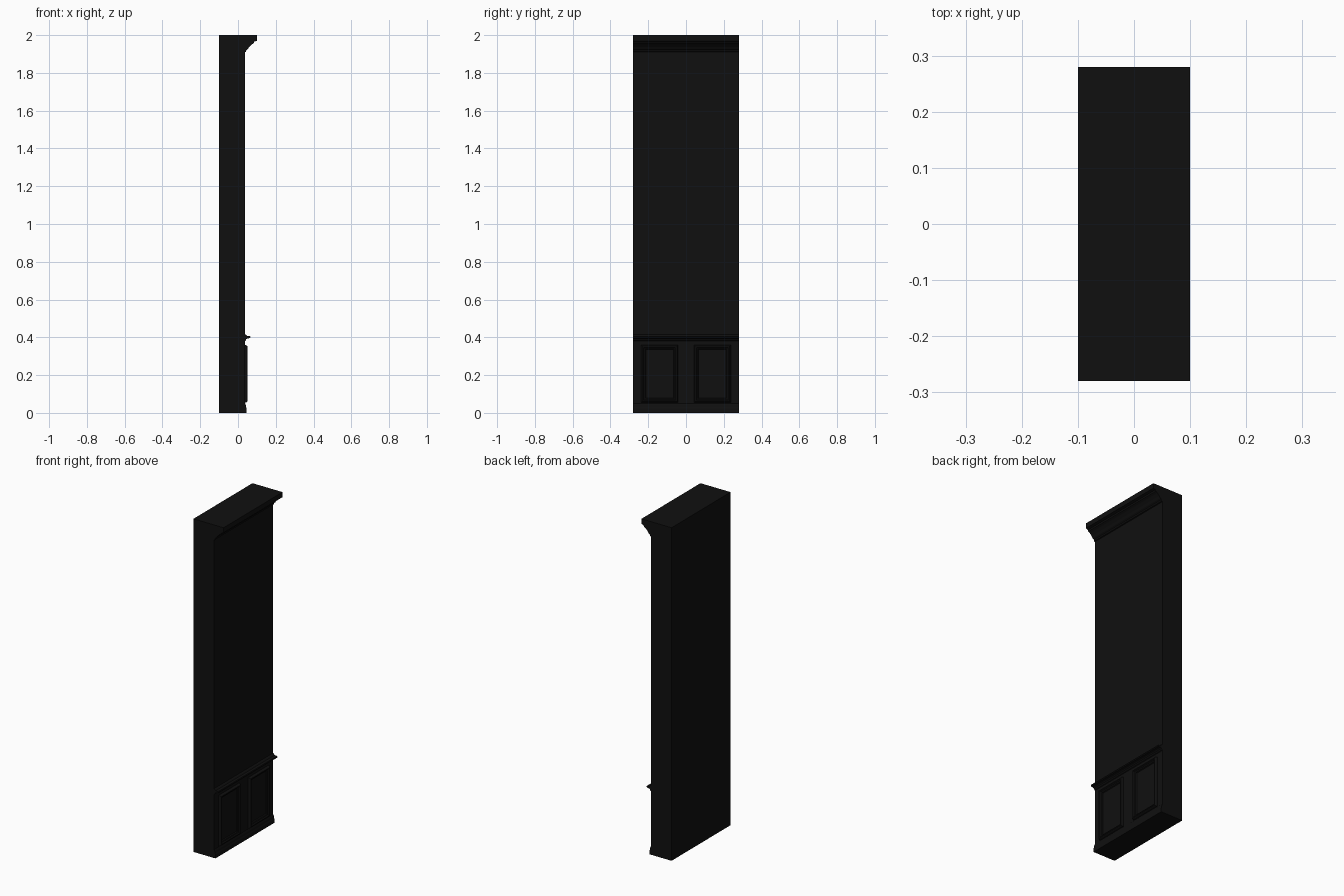
import bpy

if "Cube" in bpy.data.objects:
    bpy.data.objects.remove(bpy.data.objects["Cube"])

mat = bpy.data.materials.new("dark_paint")
mat.diffuse_color = (0.005, 0.005, 0.005, 1)
mat.use_nodes = True
mat.node_tree.nodes["Principled BSDF"].inputs["Base Color"].default_value = mat.diffuse_color
HALF = 0.28   # half length of the wall section
FACE = 0.037  # x of the flat wall face


def make(name, verts, faces):
    mesh = bpy.data.meshes.new(name)
    mesh.from_pydata(verts, [], faces)
    mesh.materials.append(mat)
    obj = bpy.data.objects.new(name, mesh)
    bpy.context.collection.objects.link(obj)
    return obj


def extrude(name, profile):
    """Run an x-z profile (counter-clockwise from the front) along the wall."""
    n = len(profile)
    verts = [(x, y, z) for y in (-HALF, HALF) for x, z in profile]
    faces = [tuple(range(n)), tuple(reversed(range(n, 2 * n)))]
    faces += [(i, n + i, n + (i + 1) % n, (i + 1) % n) for i in range(n)]
    return make(name, verts, faces)


def frame(name, yc, zc, w, h, section):
    """Mitred rectangular moulding; section is (inset, projection) points."""
    verts = []
    for inset, out in section:
        a, b = w / 2 - inset, h / 2 - inset
        verts += [(FACE + out, yc + sy * a, zc + sz * b)
                  for sy, sz in ((-1, -1), (1, -1), (1, 1), (-1, 1))]
    faces = []
    for k in range(len(section) - 1):
        for i in range(4):
            j = (i + 1) % 4
            faces.append((4 * k + i, 4 * k + j, 4 * k + 4 + j, 4 * k + 4 + i))
    return make(name, verts, faces)


# Wall, with skirting, dado rail and cornice running along its face
extrude("wall", [(-0.1, 0), (FACE, 0), (FACE, 2), (-0.1, 2)])
extrude("skirting", [(FACE, 0), (0.046, 0), (0.046, 0.022), (0.043, 0.03),
                     (0.042, 0.04), (0.039, 0.048), (FACE, 0.05)])
extrude("dado_rail", [(FACE, 0.38), (0.041, 0.383), (0.043, 0.39), (0.049, 0.394),
                      (0.064, 0.396), (0.066, 0.401), (0.064, 0.406),
                      (0.048, 0.407), (0.043, 0.413), (FACE, 0.416)])
extrude("cornice", [(FACE, 1.91), (0.043, 1.912), (0.044, 1.92), (0.052, 1.926),
                    (0.06, 1.938), (0.072, 1.95), (0.083, 1.957), (0.086, 1.965),
                    (0.1, 1.97), (0.1, 2), (FACE, 2)])

# Two raised panel mouldings below the dado rail
section = [(0, 0), (0.002, 0.008), (0.006, 0.014), (0.012, 0.014),
           (0.016, 0.008), (0.022, 0.006), (0.025, 0)]
for side, label in ((-1, "left"), (1, "right")):
    frame("panel_moulding_" + label, side * 0.14, 0.207, 0.195, 0.305, section)
